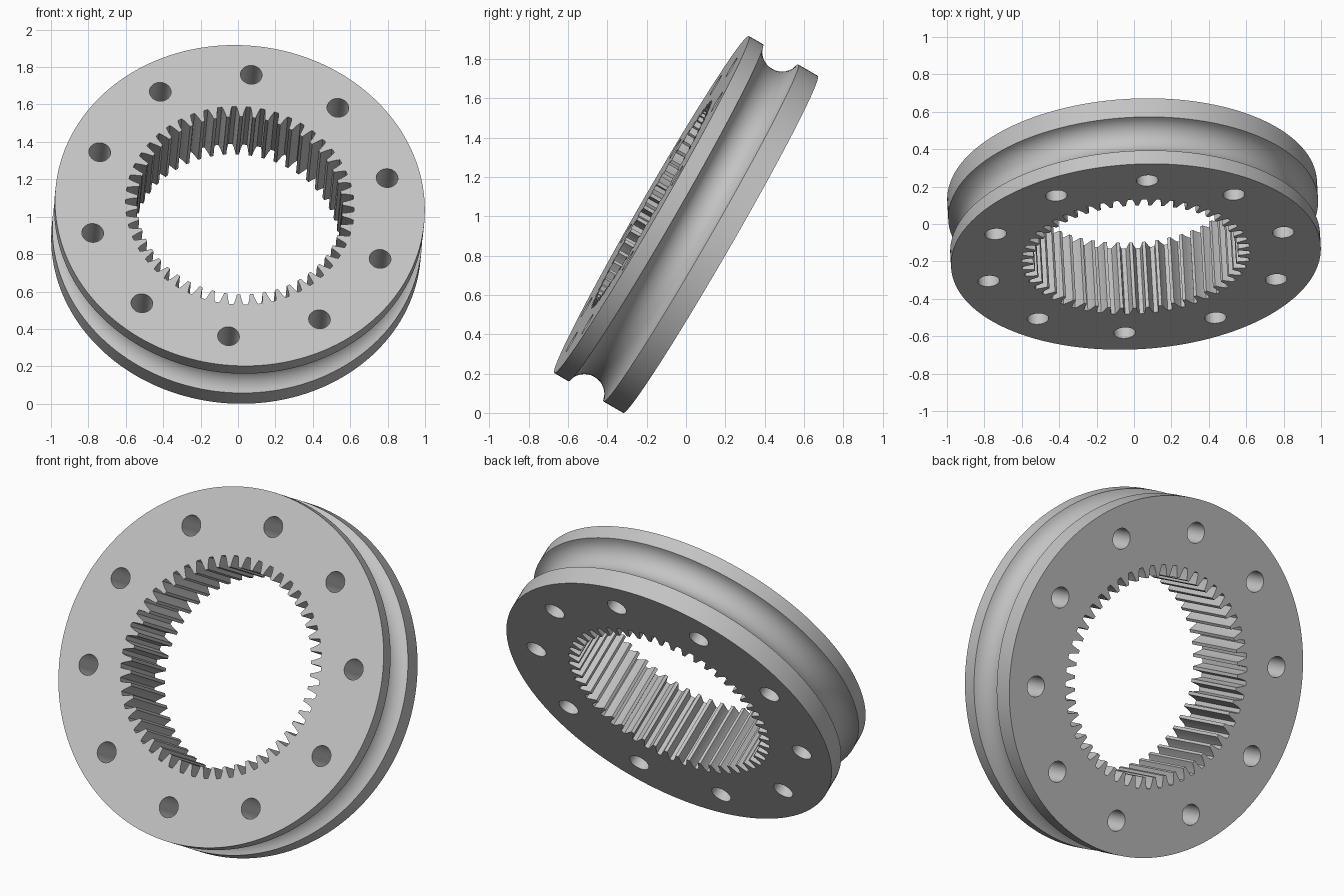
import bpy
import bmesh
from math import cos, sin, pi, sqrt, asin, radians
from mathutils import Matrix, Vector

cube = bpy.data.objects.get("Cube")
if cube:
    bpy.data.objects.remove(cube, do_unlink=True)

RADIUS, THICK = 0.99, 0.405
SEGMENTS, TEETH, HOLES = 160, 50, 10
PHASE = radians(13.7)


def circle(radius, count, centre=(0, 0)):
    return [(centre[0] + radius * cos(2 * pi * i / count),
             centre[1] + radius * sin(2 * pi * i / count)) for i in range(count)]


def add_stack(bm, loops):
    """Skin a stack of (outline, height) loops, bottom to top, and cap the ends."""
    rings = [[bm.verts.new((x, y, z)) for x, y in outline] for outline, z in loops]
    for low, high in zip(rings, rings[1:]):
        n = len(low)
        for i in range(n):
            j = (i + 1) % n
            bm.faces.new((low[i], low[j], high[j], high[i]))
    bm.faces.new(rings[0][::-1])
    bm.faces.new(rings[-1])


def make_object(name, stacks):
    bm = bmesh.new()
    for loops in stacks:
        add_stack(bm, loops)
    bmesh.ops.recalc_face_normals(bm, faces=bm.faces)
    mesh = bpy.data.meshes.new(name)
    bm.to_mesh(mesh)
    bm.free()
    obj = bpy.data.objects.new(name, mesh)
    bpy.context.collection.objects.link(obj)
    return obj


# Grooved wheel body: two flat rims with a round channel between them
back, front = -THICK / 2, THICK / 2
groove_low, groove_high = back + 0.115, front - 0.083
half = (groove_high - groove_low) / 2
middle, lift = (groove_low + groove_high) / 2, 0.02
arc_radius = sqrt(half ** 2 + lift ** 2)
sweep = asin(half / arc_radius)
profile = [(RADIUS, back)]
for i in range(17):
    a = sweep * (i / 8 - 1)
    profile.append((RADIUS + lift - arc_radius * cos(a), middle + arc_radius * sin(a)))
profile.append((RADIUS, front))
ring = make_object("internal_gear_ring",
                   [[(circle(r, SEGMENTS), z) for r, z in profile]])

# Cutter for the toothed bore
half_gap = [(0.15, 0.612), (0.22, 0.597), (0.30, 0.574), (0.37, 0.549)]
gap = [(-f, r) for f, r in reversed(half_gap)] + half_gap
outline = []
for t in range(TEETH):
    for f, r in gap:
        a = PHASE + (t + f) * 2 * pi / TEETH
        outline.append((r * cos(a), r * sin(a)))
bore = make_object("bore_cutter", [[(outline, -0.4), (outline, 0.4)]])

# Cutter for the bolt holes
stacks = []
for i in range(HOLES):
    a = PHASE + i * 2 * pi / HOLES
    hole = circle(0.058, 32, (0.811 * cos(a), 0.811 * sin(a)))
    stacks.append([(hole, -0.4), (hole, 0.4)])
bolts = make_object("bolt_hole_cutter", stacks)

# Cut and bake the result
for cutter in (bore, bolts):
    cutter.hide_render = True
    mod = ring.modifiers.new(cutter.name, 'BOOLEAN')
    mod.operation = 'DIFFERENCE'
    mod.solver = 'EXACT'
    mod.object = cutter
bpy.context.view_layer.update()
baked = bpy.data.meshes.new_from_object(
    ring.evaluated_get(bpy.context.evaluated_depsgraph_get()))
ring.modifiers.clear()
ring.data = baked
for cutter in (bore, bolts):
    bpy.data.objects.remove(cutter, do_unlink=True)

# Plain grey metal
colour = (0.55, 0.55, 0.55, 1)
grey = bpy.data.materials.new("light_grey")
grey.use_nodes = True
grey.diffuse_color = colour
grey.node_tree.nodes["Principled BSDF"].inputs["Base Color"].default_value = colour
ring.data.materials.clear()
ring.data.materials.append(grey)

# Lean the ring back so its front face looks forward and up
up = Vector((0, 0.5, sqrt(0.75)))
normal = Vector((0.05, -sqrt(0.75), 0.5)).normalized()
side = up.cross(normal)
tilt = Matrix((side, up, normal)).transposed()
ring.data.transform(tilt.to_4x4())
lowest = min(v.co.z for v in ring.data.vertices)
ring.data.transform(Matrix.Translation((0, 0, -lowest)))

bpy.ops.object.select_all(action='DESELECT')
ring.select_set(True)
bpy.context.view_layer.objects.active = ring
bpy.ops.object.shade_smooth_by_angle(angle=radians(25))
